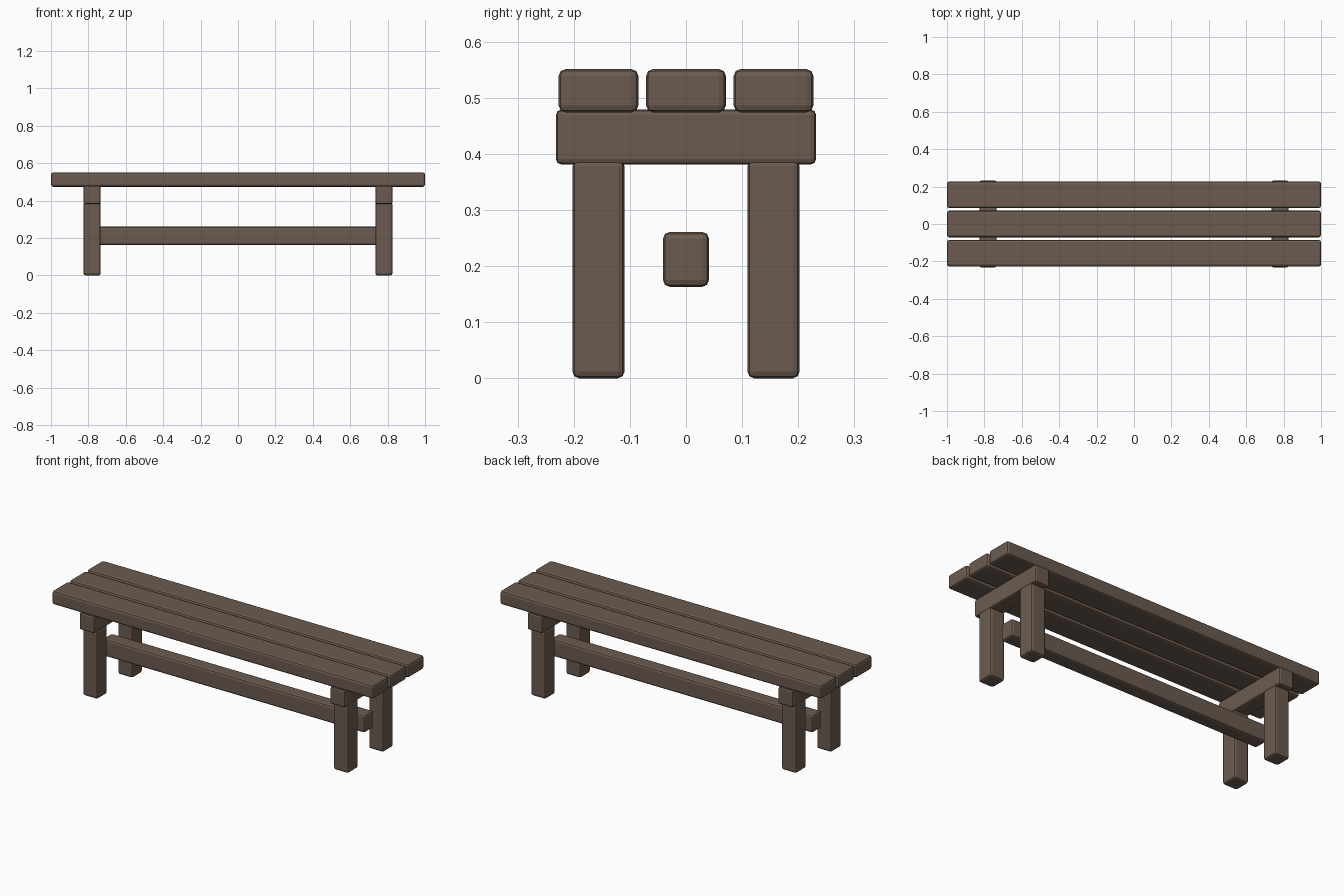
import bpy
import bmesh
from mathutils import Matrix, Vector

cube = bpy.data.objects.get("Cube")
if cube:
    bpy.data.objects.remove(cube, do_unlink=True)

# Dark brown wood
wood = bpy.data.materials.new("dark_wood")
wood.use_nodes = True
wood.diffuse_color = (0.15, 0.105, 0.08, 1)
wood.node_tree.nodes["Principled BSDF"].inputs["Base Color"].default_value = wood.diffuse_color


def timber(name, center, size, bevel=0.012):
    """A squared beam with softened edges."""
    mesh = bpy.data.meshes.new(name)
    bm = bmesh.new()
    bmesh.ops.create_cube(bm, size=1, matrix=Matrix.Diagonal(Vector(size)).to_4x4())
    bm.to_mesh(mesh)
    bm.free()
    mesh.materials.append(wood)
    obj = bpy.data.objects.new(name, mesh)
    obj.location = center
    bpy.context.collection.objects.link(obj)
    mod = obj.modifiers.new("soft_edges", "BEVEL")
    mod.width = bevel
    mod.segments = 2
    return obj


# Three seat planks with narrow gaps
for name, y in (("front", -0.156), ("middle", 0), ("back", 0.156)):
    timber(f"{name}_seat_plank", (0, y, 0.5125), (2, 0.142, 0.077))

# A crossbeam on two legs at each end
for side, x in (("right", -0.78), ("left", 0.78)):
    timber(f"{side}_crossbeam", (x, 0, 0.43), (0.092, 0.464, 0.098), 0.01)
    for end, y in (("front", -0.156), ("back", 0.156)):
        timber(f"{side}_{end}_leg", (x, y, 0.195), (0.092, 0.093, 0.39))

# Long stretcher between the leg pairs
timber("stretcher", (0, 0, 0.212), (1.63, 0.082, 0.098))
